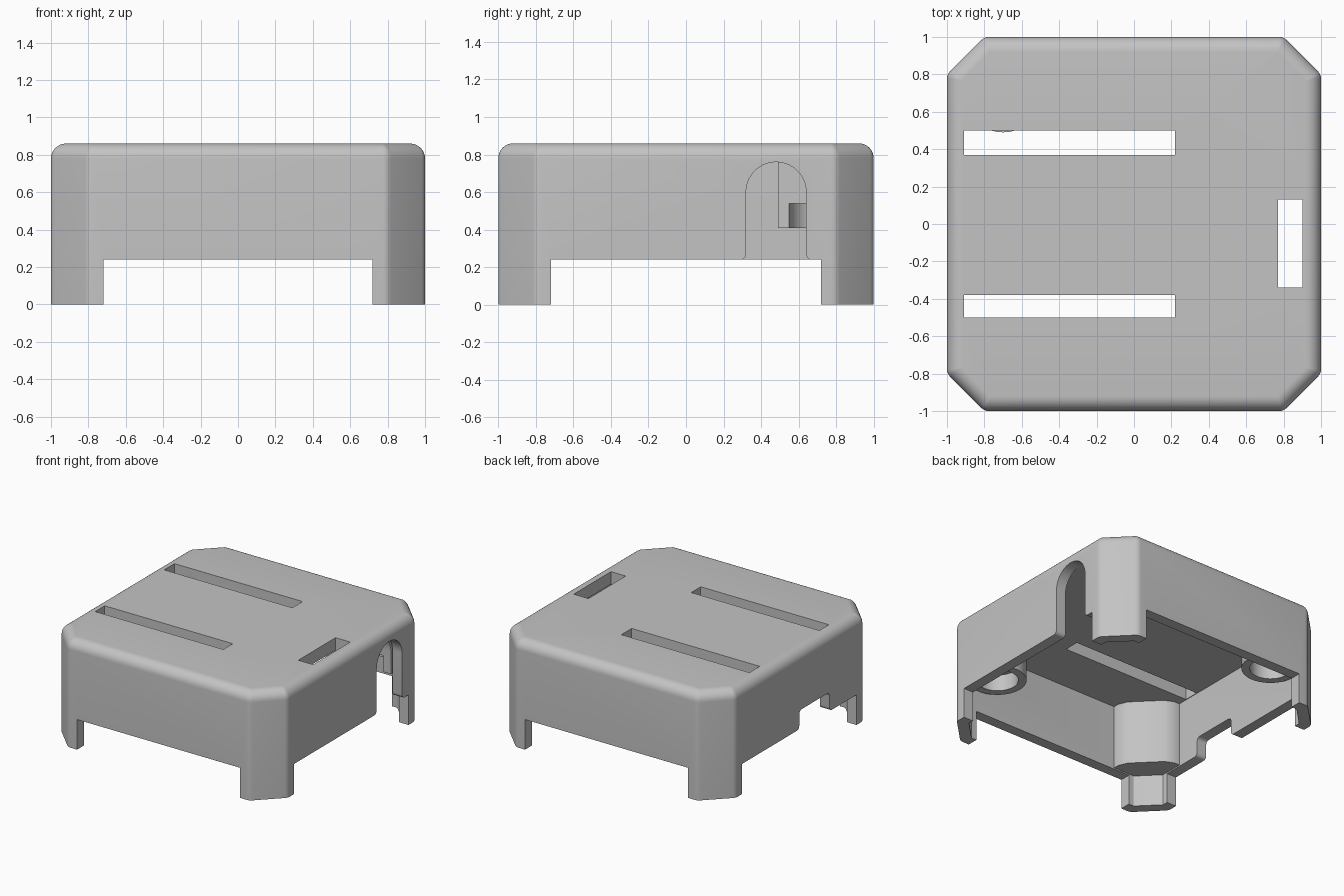
import bpy, bmesh
from math import sin, cos, pi, radians, sqrt, tan

if "Cube" in bpy.data.objects:
    bpy.data.objects.remove(bpy.data.objects["Cube"])

grey = bpy.data.materials.new("plain grey")
grey.use_nodes = True
GREY = (0.55, 0.55, 0.55, 1)
grey.diffuse_color = GREY
grey.node_tree.nodes["Principled BSDF"].inputs["Base Color"].default_value = GREY


def skin(name, rings):
    """Closed solid through matching rings of 3D points."""
    bm = bmesh.new()
    loops = [[bm.verts.new(p) for p in ring] for ring in rings]
    n = len(loops[0])
    for a, b in zip(loops, loops[1:]):
        for i in range(n):
            j = (i + 1) % n
            bm.faces.new((a[i], a[j], b[j], b[i]))
    bm.faces.new(loops[0][::-1])
    bm.faces.new(loops[-1])
    bmesh.ops.recalc_face_normals(bm, faces=bm.faces)
    mesh = bpy.data.meshes.new(name)
    bm.to_mesh(mesh)
    bm.free()
    mesh.materials.append(grey)
    ob = bpy.data.objects.new(name, mesh)
    bpy.context.collection.objects.link(ob)
    return ob


def octagon(inset, z, radius=0.06, steps=4):
    """Chamfered square with rounded corners, offset inwards."""
    r = max(radius - inset, 0.004)
    side, diag = 1 - inset, 1.8 / sqrt(2) - inset
    b = sqrt(2) * diag - side
    pts = []
    for k in range(8):
        # corner between the side facing k*45 degrees and the next one
        q = (k // 2) * pi / 2
        x, y = (side, b) if k % 2 == 0 else (b, side)
        a0 = (k % 2) * pi / 4
        mid = a0 + pi / 8
        d = r / cos(pi / 8)
        cx, cy = x - d * cos(mid), y - d * sin(mid)
        for s in range(steps + 1):
            a = a0 + pi / 4 * s / steps
            px, py = cx + r * cos(a), cy + r * sin(a)
            pts.append((px * cos(q) - py * sin(q), px * sin(q) + py * cos(q), z))
    return pts


def prism(name, pts, lo, hi, axis="z"):
    """Extrude a 2D outline along z, or a (y, z) outline along x."""
    put = (lambda p, h: (p[0], p[1], h)) if axis == "z" else (lambda p, h: (h, p[0], p[1]))
    return skin(name, [[put(p, h) for p in pts] for h in (lo, hi)])


def rect(x0, x1, y0, y1):
    return [(x0, y0), (x1, y0), (x1, y1), (x0, y1)]


def arc(cx, cy, r, a0, a1, n=6):
    return [(cx + r * cos(radians(a0 + (a1 - a0) * i / n)),
             cy + r * sin(radians(a0 + (a1 - a0) * i / n))) for i in range(n + 1)]


def combine(target, tool, how):
    mod = target.modifiers.new("shape", "BOOLEAN")
    mod.operation, mod.solver, mod.object = how, "EXACT", tool
    deps = bpy.context.evaluated_depsgraph_get()
    deps.update()
    mesh = bpy.data.meshes.new_from_object(target.evaluated_get(deps))
    target.modifiers.clear()
    target.data = mesh
    bpy.data.objects.remove(tool)


def cut(tool):
    combine(cover, tool, "DIFFERENCE")


def add(tool):
    combine(cover, tool, "UNION")


# Outer cover with a rounded top rim, hollowed from below
TOP, ROUND, WALL, CEIL, RIM = 0.86, 0.08, 0.085, 0.76, 0.24
rings = [octagon(0, 0)]
for i in range(9):
    a = pi / 2 * i / 8
    rings.append(octagon(ROUND * (1 - cos(a)), TOP - ROUND + ROUND * sin(a)))
cover = skin("cover", rings)
cut(skin("cavity", [octagon(WALL, -0.1), octagon(WALL, CEIL)]))

# Openings between the four corner legs
cut(prism("gap_x", rect(-0.72, 0.72, -1.2, 1.2), -0.1, RIM))
cut(prism("gap_y", rect(-1.2, 1.2, -0.72, 0.72), -0.1, RIM))

# Hollow screw bosses in three corners
for sx, sy in ((1, 1), (1, -1), (-1, 1)):
    add(prism("boss", arc(sx * 0.7, sy * 0.7, 0.21, 0, 350, 35), 0.41, 0.8))
    cut(prism("boss_hole", arc(sx * 0.7, sy * 0.7, 0.15, 0, 350, 35), 0.3, 0.54))

# Solid pillar filling the remaining corner, symmetric about the diagonal
half = [(-0.61, -0.80), (-0.58, -0.87), (-0.58, -0.95), (-0.78, -0.96)]
add(prism("pillar", half + [(y, x) for x, y in reversed(half)], RIM + 0.01, 0.8))

# Arched cable opening with flared foot, also biting into the nearby boss
F = 0.03
arch = ([(0.32 - F, 0.2), (0.64 + F, 0.2)] + arc(0.64 + F, RIM + F, F, 270, 180, 4)
        + arc(0.48, 0.6, 0.16, 0, 180, 20) + arc(0.32 - F, RIM + F, F, 0, -90, 4))
cut(prism("arch", arch, 0.7, 1.2, "x"))

# Shallow rounded notch in the opposite wall
N0, N1, NZ = -0.38, 0.0, 0.39
notch = ([(N0 - F, 0.2), (N1 + F, 0.2)] + arc(N1 + F, RIM + F, F, 270, 180, 4)
         + arc(N1 - F, NZ - F, F, 0, 90, 4) + arc(N0 + F, NZ - F, F, 90, 180, 4)
         + arc(N0 - F, RIM + F, F, 0, -90, 4))
cut(prism("notch", notch, -1.2, -0.8, "x"))

# Slots through the top
for x0, x1, y0, y1 in ((-0.91, 0.22, 0.37, 0.5), (-0.91, 0.22, -0.5, -0.38),
                       (0.77, 0.9, -0.34, 0.13)):
    cut(prism("slot", rect(x0, x1, y0, y1), 0.7, 1))

# Smooth rounded parts, crisp edges
bpy.ops.object.select_all(action="DESELECT")
cover.select_set(True)
bpy.context.view_layer.objects.active = cover
bpy.ops.object.shade_smooth_by_angle(angle=radians(30))
